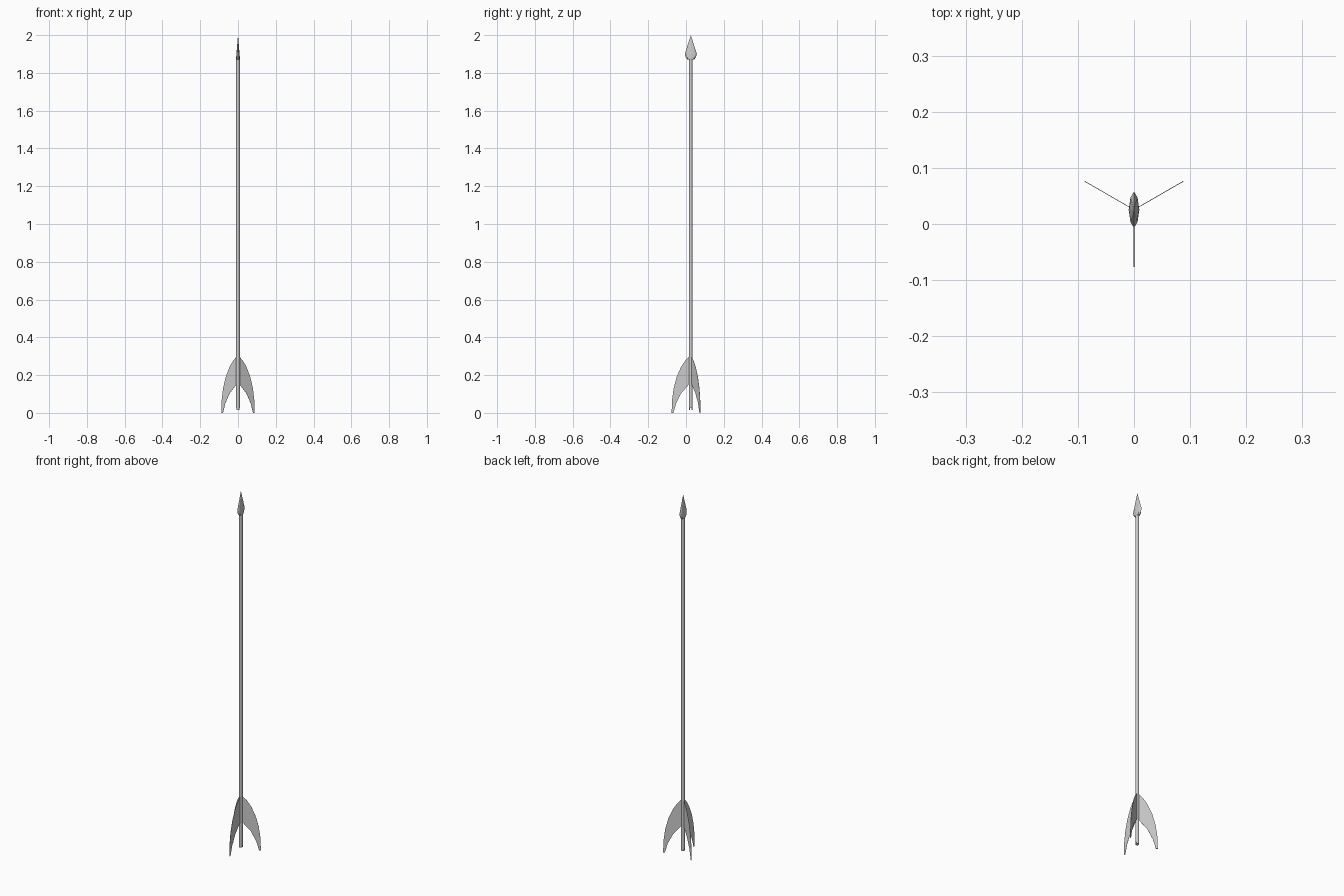
import bpy, bmesh
from math import sin, cos, pi, radians

if "Cube" in bpy.data.objects:
    bpy.data.objects.remove(bpy.data.objects["Cube"])

AXIS_Y = 0.0254


def make_object(name, bm):
    bmesh.ops.recalc_face_normals(bm, faces=bm.faces[:])
    mesh = bpy.data.meshes.new(name)
    bm.to_mesh(mesh)
    bm.free()
    ob = bpy.data.objects.new(name, mesh)
    ob.location.y = AXIS_Y
    bpy.context.collection.objects.link(ob)
    return ob


def loft(name, rings, sides):
    """Stack of elliptical rings (half width x, half width y, z)."""
    bm = bmesh.new()
    loops = []
    for rx, ry, z in rings:
        if rx == 0:
            loops.append([bm.verts.new((0, 0, z))])
        else:
            loops.append([bm.verts.new((rx * cos(2 * pi * i / sides),
                                        ry * sin(2 * pi * i / sides), z))
                          for i in range(sides)])
    bm.faces.new(loops[0])
    for a, b in zip(loops, loops[1:]):
        for i in range(sides):
            j = (i + 1) % sides
            if len(b) == 1:
                bm.faces.new((a[i], a[j], b[0]))
            else:
                bm.faces.new((a[i], a[j], b[j], b[i]))
    if len(loops[-1]) > 1:
        bm.faces.new(loops[-1])
    return make_object(name, bm)


# Shaft
R = 0.0095
shaft = loft("shaft", [(R, R, 0.015), (R, R, 1.89)], 12)

# String notch cut across the tail end
bm = bmesh.new()
bmesh.ops.create_cube(bm, size=1)
bmesh.ops.scale(bm, vec=(0.05, 0.006, 0.02), verts=bm.verts)
cutter = make_object("notch_cutter", bm)
cutter.location.z = 0.015
cutter.hide_render = True
cutter.hide_viewport = True
cut = shaft.modifiers.new("notch", 'BOOLEAN')
cut.operation = 'DIFFERENCE'
cut.object = cutter

# Flattened leaf-shaped head
loft("arrowhead", [(0.0095, 0.017, 1.87), (0.0095, 0.027, 1.882),
                   (0.0085, 0.032, 1.90), (0, 0, 2.0)], 8)

# Three swept feathers (radius, height profile)
FEATHER = [(0.006, 0.30), (0.03, 0.276), (0.052, 0.243), (0.075, 0.19),
           (0.091, 0.13), (0.099, 0.07), (0.1016, 0.0), (0.092, 0.0),
           (0.078, 0.05), (0.05, 0.105), (0.006, 0.155)]
for n, angle in enumerate((30, 150, 270)):
    bm = bmesh.new()
    face = bm.faces.new([bm.verts.new((r, -0.0006, z)) for r, z in FEATHER])
    ext = bmesh.ops.extrude_face_region(bm, geom=[face], use_keep_orig=True)
    top = [v for v in ext["geom"] if isinstance(v, bmesh.types.BMVert)]
    bmesh.ops.translate(bm, vec=(0, 0.0012, 0), verts=top)
    feather = make_object(f"feather_{n + 1}", bm)
    feather.rotation_euler.z = radians(angle)
